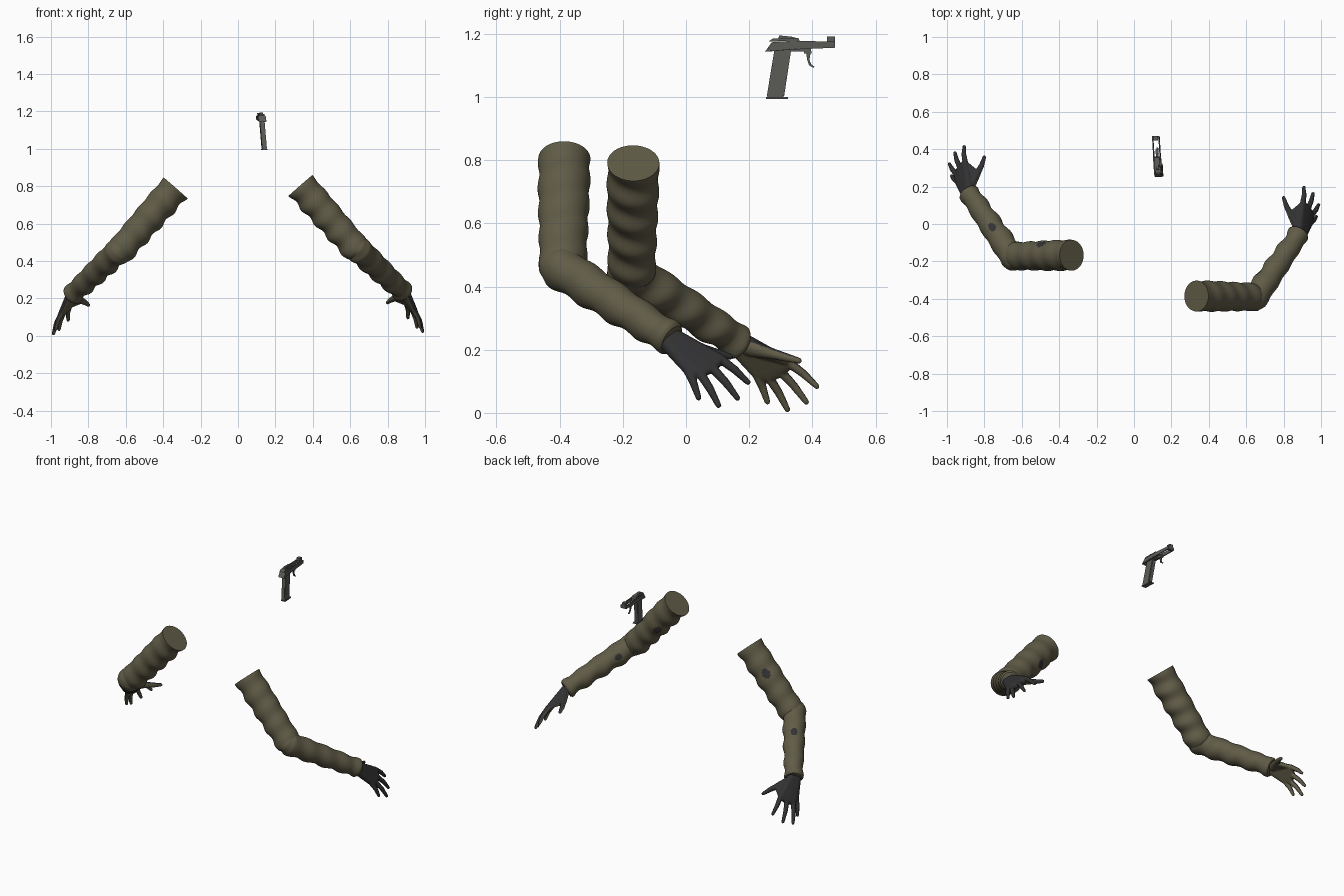
import bpy
import bmesh
import math
from mathutils import Vector

if "Cube" in bpy.data.objects:
    bpy.data.objects.remove(bpy.data.objects["Cube"], do_unlink=True)


def material(name, rgb):
    mat = bpy.data.materials.new(name)
    mat.use_nodes = True
    mat.diffuse_color = (*rgb, 1)
    mat.node_tree.nodes["Principled BSDF"].inputs["Base Color"].default_value = (*rgb, 1)
    return mat


OLIVE = material("olive cloth", (0.118, 0.106, 0.063))
DARK = material("dark leather", (0.032, 0.032, 0.034))
STEEL = material("gun grey", (0.10, 0.10, 0.093))


def finish(name, bm, mats, angle=40):
    bmesh.ops.recalc_face_normals(bm, faces=bm.faces[:])
    mesh = bpy.data.meshes.new(name)
    bm.to_mesh(mesh)
    bm.free()
    for mat in mats:
        mesh.materials.append(mat)
    mesh.shade_smooth()
    mesh.set_sharp_from_angle(angle=math.radians(angle))
    obj = bpy.data.objects.new(name, mesh)
    bpy.context.collection.objects.link(obj)
    return obj


def radius_at(keys, t):
    for (t0, r0), (t1, r1) in zip(keys, keys[1:]):
        if t <= t1:
            return r0 + (r1 - r0) * (t - t0) / (t1 - t0)
    return keys[-1][1]


def sleeve(name, a, b, keys, folds, inner, spot):
    """Tube of cloth with folds and one worn spot (t along, direction, size)."""
    axis = b - a
    d = axis.normalized()
    u = (inner - d * inner.dot(d)).normalized()
    v = d.cross(u)
    rings, sides = 96, 64
    t0, t1 = keys[0][0], keys[-1][0]
    bm = bmesh.new()
    loops = []
    for i in range(rings + 1):
        t = t0 + (t1 - t0) * i / rings
        base = radius_at(keys, t)
        loop = []
        for j in range(sides):
            ang = math.tau * j / sides
            wave = 0.0025 + 0.004 * max(0, math.cos(ang))
            r = base + wave * math.cos(math.tau * folds * t + math.sin(ang))
            loop.append(bm.verts.new(a + axis * t + (u * math.cos(ang) + v * math.sin(ang)) * r))
        loops.append(loop)
    for l0, l1 in zip(loops, loops[1:]):
        for j in range(sides):
            k = (j + 1) % sides
            bm.faces.new((l0[j], l0[k], l1[k], l1[j]))
    bm.faces.new(loops[0])
    bm.faces.new(loops[-1])
    st, sdir, size = spot
    sdir = (sdir - d * sdir.dot(d)).normalized()
    centre = a + axis * st + sdir * radius_at(keys, st)
    for f in bm.faces:
        off = f.calc_center_median() - centre
        along = off.dot(d)
        if (off - d * along).length ** 2 + (along * 0.75) ** 2 < size ** 2:
            f.material_index = 1
    return finish(name, bm, (OLIVE, DARK))


def hull(bm, balls):
    """Convex skin around a few balls (point, radius)."""
    part = bmesh.new()
    for p, r in balls:
        ret = bmesh.ops.create_icosphere(part, subdivisions=2, radius=r)
        bmesh.ops.translate(part, verts=ret["verts"], vec=p)
    for f in part.faces[:]:
        part.faces.remove(f)
    for e in part.edges[:]:
        part.edges.remove(e)
    ret = bmesh.ops.convex_hull(part, input=part.verts[:])
    loose = [v for v in part.verts if not v.link_faces]
    bmesh.ops.delete(part, geom=loose, context="VERTS")
    tmp = bpy.data.meshes.new("tmp")
    part.to_mesh(tmp)
    part.free()
    bm.from_mesh(tmp)
    bpy.data.meshes.remove(tmp)


# Fingers: knuckle and tip, little finger to index
FINGERS = [((0.942, 0.005, 0.137), (0.975, 0.04, 0.048)),
           ((0.948, 0.045, 0.125), (0.987, 0.103, 0.024)),
           ((0.930, 0.083, 0.143), (0.957, 0.163, 0.047)),
           ((0.902, 0.110, 0.170), (0.908, 0.196, 0.097))]
THUMB = [(0.875, -0.01, 0.215), (0.838, 0.05, 0.202), (0.815, 0.095, 0.19), (0.80, 0.14, 0.178)]


def arm(side, word, shift, spots):
    def place(p):
        return Vector((p[0] * side, p[1], p[2])) + shift

    shoulder, elbow = place((0.335, -0.385, 0.805)), place((0.65, -0.39, 0.445))
    joint, wrist = place((0.645, -0.40, 0.462)), place((0.888, -0.045, 0.232))
    inner = Vector((-0.74 * side, 0, -0.67))
    back = Vector((0.81 * side, 0.18, 0.56))

    # Sleeve
    sleeve(word + "_upper_sleeve", shoulder, elbow,
           [(0, 0.081), (0.3, 0.081), (0.7, 0.076), (0.97, 0.074), (1, 0.067)], 4.5, inner, spots[0])
    sleeve(word + "_forearm_sleeve", joint, wrist,
           [(-0.14, 0.015), (-0.12, 0.036), (-0.08, 0.056), (0, 0.068), (0.2, 0.066),
            (0.6, 0.06), (0.88, 0.054), (0.95, 0.057), (0.98, 0.055), (1, 0.045)], 4, inner, spots[1])

    # Gloved hand, fused from hulls
    bm = bmesh.new()
    across = Vector((-0.07 * side, 0.16, 0.05)).normalized()
    heel = [(wrist - across * 0.022, 0.026), (wrist + across * 0.018, 0.026)]
    hull(bm, heel + [(place(k), 0.016) for k, tip in FINGERS])
    for k, tip in FINGERS:
        k, tip = place(k), place(tip)
        mid = k.lerp(tip, 0.5) + back * 0.006
        hull(bm, [(k, 0.0155), (mid, 0.0135)])
        hull(bm, [(mid, 0.0135), (tip, 0.0095)])
    t = [place(p) for p in THUMB]
    hull(bm, [(wrist, 0.026), (t[0], 0.025), (t[1], 0.019)])
    hull(bm, [(t[0], 0.022), (t[1], 0.017), (place(FINGERS[3][0]), 0.011)])
    hull(bm, [(t[1], 0.018), (t[2], 0.0145)])
    hull(bm, [(t[2], 0.0145), (t[3], 0.010)])
    hand = finish(word + "_hand", bm, (DARK, OLIVE))
    remesh = hand.modifiers.new("fuse", "REMESH")
    remesh.mode = "VOXEL"
    remesh.voxel_size = 0.004
    smooth = hand.modifiers.new("soften", "SMOOTH")
    smooth.iterations = 4
    graph = bpy.context.evaluated_depsgraph_get()
    fused = bpy.data.meshes.new_from_object(hand.evaluated_get(graph))
    hand.modifiers.clear()
    hand.data = fused
    fused.materials.clear()
    for mat in (DARK, OLIVE):
        fused.materials.append(mat)
    fused.shade_smooth()
    for poly in fused.polygons:
        poly.material_index = 1 if poly.normal.dot(back) < -0.2 else 0


arm(1, "left", Vector((0, 0, 0)),
    [(0.4, Vector((-0.4, 0.75, -0.3)), 0.022), (0.27, Vector((-0.65, 0.7, 0.2)), 0.018)])
arm(-1, "right", Vector((0, 0.218, -0.013)),
    [(0.4, Vector((-0.44, 0.8, 0.4)), 0.024), (0.4, Vector((0, 0, 1)), 0.02)])


# Pistol, leaning slightly off the upright
def lean(bm):
    for v in bm.verts:
        v.co.x += 0.126 - 0.06 * (v.co.y - 0.32) - 0.075 * (v.co.z - 1.16)


def prism(name, outline, x0, x1, bevel=0.0):
    bm = bmesh.new()
    face = bm.faces.new([bm.verts.new((x0, y, z)) for y, z in outline])
    ret = bmesh.ops.extrude_face_region(bm, geom=[face])
    moved = [g for g in ret["geom"] if isinstance(g, bmesh.types.BMVert)]
    bmesh.ops.translate(bm, verts=moved, vec=(x1 - x0, 0, 0))
    if bevel:
        bmesh.ops.bevel(bm, geom=bm.edges[:], offset=bevel, segments=2, affect="EDGES")
    lean(bm)
    return finish(name, bm, (STEEL,), 30)


def block(y0, y1, z0, z1):
    return [(y0, z0), (y1, z0), (y1, z1), (y0, z1)]


prism("pistol_grip", [(0.255, 0.998), (0.31, 0.998), (0.333, 1.15), (0.28, 1.15)], -0.013, 0.013, 0.003)
prism("grip_base", block(0.254, 0.323, 0.994, 1.0), -0.015, 0.015)
prism("rear_slide", [(0.25, 1.143), (0.36, 1.152), (0.36, 1.179), (0.272, 1.174)], -0.021, 0.021, 0.002)
prism("top_cover", [(0.262, 1.176), (0.36, 1.178), (0.355, 1.187), (0.275, 1.185)], -0.015, 0.015)
prism("rear_sight", [(0.292, 1.185), (0.352, 1.186), (0.335, 1.191), (0.295, 1.195)], -0.008, 0.008)
for side, word in ((-1, "right"), (1, "left")):
    prism(word + "_rail", [(0.355, 1.151), (0.47, 1.156), (0.47, 1.175), (0.355, 1.178)],
          side * 0.014, side * 0.02)
prism("muzzle_bridge", block(0.455, 0.471, 1.156, 1.175), -0.02, 0.02)
prism("front_sight", block(0.447, 0.471, 1.174, 1.191), -0.012, 0.012)
prism("trigger_mount", block(0.374, 0.398, 1.137, 1.146), -0.008, 0.008)
prism("trigger_link", block(0.33, 0.395, 1.144, 1.153), -0.006, 0.006)
prism("trigger", [(0.38, 1.14), (0.394, 1.138), (0.391, 1.118), (0.396, 1.104), (0.408, 1.095),
                  (0.402, 1.093), (0.389, 1.101), (0.384, 1.117)], -0.004, 0.004)
